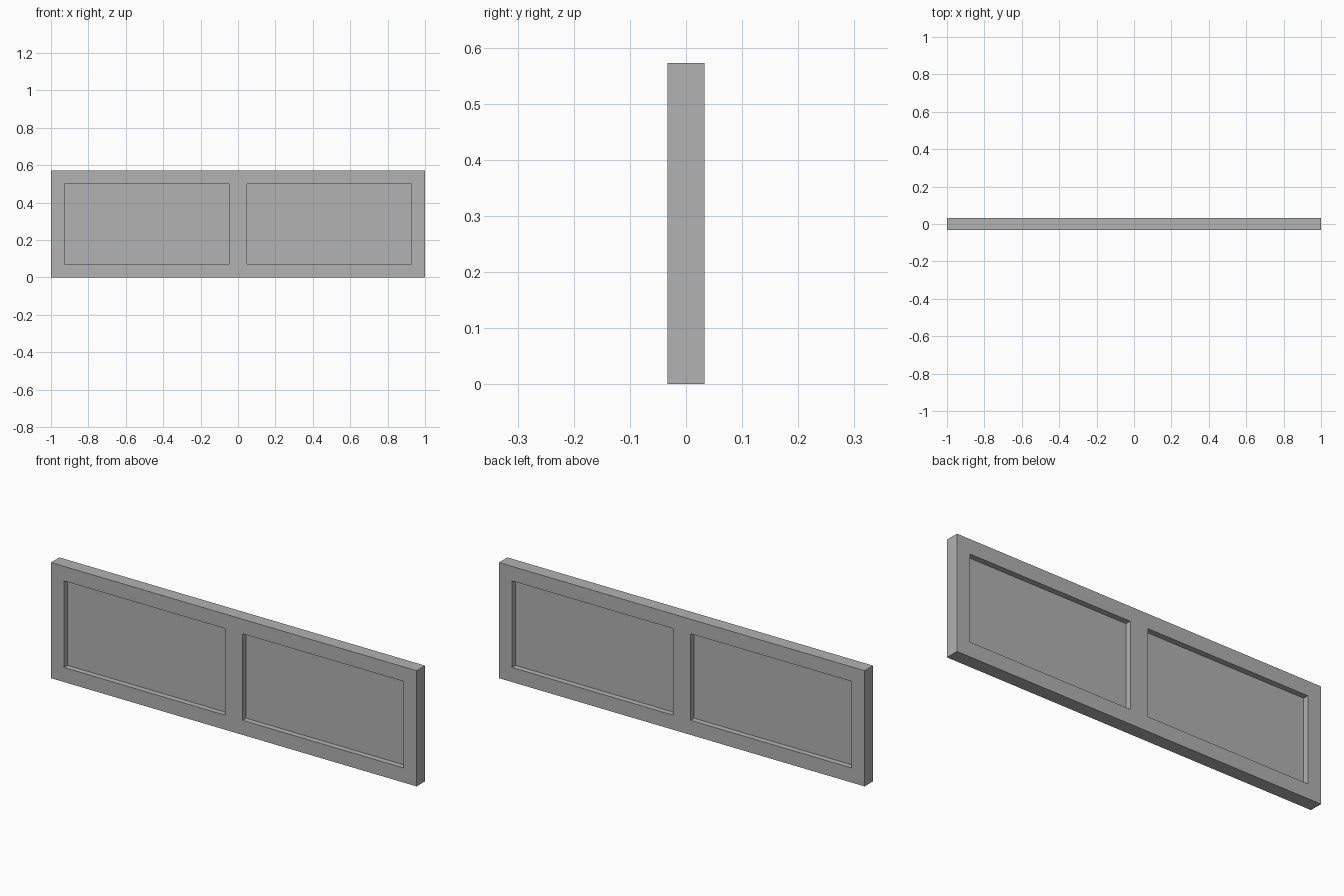
import bpy
import bmesh

cube = bpy.data.objects.get("Cube")
if cube:
    bpy.data.objects.remove(cube, do_unlink=True)

WIDTH, DEPTH, HEIGHT = 2.0, 0.066, 0.572
RIM, MULLION, RECESS = 0.072, 0.096, 0.028

grey = bpy.data.materials.new("plain_grey")
grey.use_nodes = True
colour = (0.445, 0.445, 0.445, 1)
grey.diffuse_color = colour
grey.node_tree.nodes["Principled BSDF"].inputs["Base Color"].default_value = colour

# Grid lines of the board: outer edges, rims and the centre mullion
xs = [-WIDTH / 2, -WIDTH / 2 + RIM, -MULLION / 2]
xs += [-x for x in reversed(xs)]
zs = [0, RIM, HEIGHT - RIM, HEIGHT]

bm = bmesh.new()


def quad(*corners):
    bm.faces.new([bm.verts.new(c) for c in corners])


# Front and back: flat rim with two sunken fields on each side
for side in (-1, 1):
    y = side * DEPTH / 2
    inner = y - side * RECESS
    for i, (x0, x1) in enumerate(zip(xs, xs[1:])):
        for j, (z0, z1) in enumerate(zip(zs, zs[1:])):
            sunk = i in (1, 3) and j == 1
            level = inner if sunk else y
            ring = [(x0, z0), (x1, z0), (x1, z1), (x0, z1)]
            quad(*[(x, level, z) for x, z in ring])
            if sunk:
                for (xa, za), (xb, zb) in zip(ring, ring[1:] + ring[:1]):
                    quad((xa, y, za), (xb, y, zb), (xb, inner, zb), (xa, inner, za))

# Outer edges, split along the same grid so the board is watertight
front, back = -DEPTH / 2, DEPTH / 2
for z in (0, HEIGHT):
    for x0, x1 in zip(xs, xs[1:]):
        quad((x0, front, z), (x1, front, z), (x1, back, z), (x0, back, z))
for x in (xs[0], xs[-1]):
    for z0, z1 in zip(zs, zs[1:]):
        quad((x, front, z0), (x, front, z1), (x, back, z1), (x, back, z0))

bmesh.ops.remove_doubles(bm, verts=bm.verts, dist=0.0001)
bmesh.ops.recalc_face_normals(bm, faces=bm.faces)
bmesh.ops.dissolve_limit(bm, angle_limit=0.01, verts=bm.verts, edges=bm.edges)

mesh = bpy.data.meshes.new("panelled_board")
bm.to_mesh(mesh)
bm.free()
mesh.materials.append(grey)
board = bpy.data.objects.new("panelled_board", mesh)
bpy.context.collection.objects.link(board)
